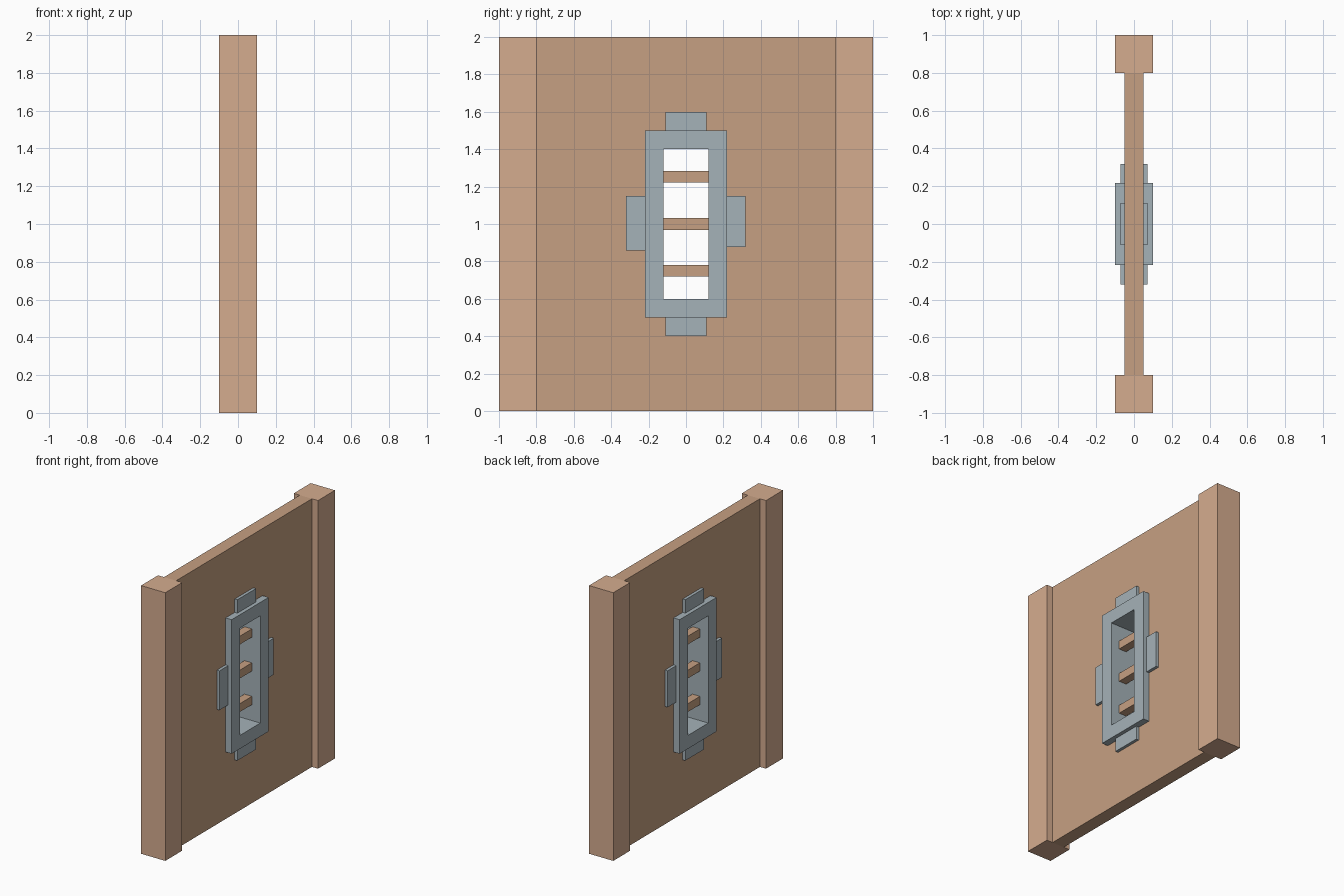
import bpy, bmesh

if "Cube" in bpy.data.objects:
    bpy.data.objects.remove(bpy.data.objects["Cube"])


def material(name, rgb):
    m = bpy.data.materials.new(name)
    m.diffuse_color = (*rgb, 1)
    m.use_nodes = True
    m.node_tree.nodes["Principled BSDF"].inputs["Base Color"].default_value = m.diffuse_color
    return m


POST = material("light_wood", (0.665, 0.413, 0.275))
WOOD = material("wood", (0.565, 0.352, 0.223))
METAL = material("grey_metal", (0.376, 0.445, 0.479))


def finish(name, bm, mat):
    bmesh.ops.recalc_face_normals(bm, faces=bm.faces)
    mesh = bpy.data.meshes.new(name)
    bm.to_mesh(mesh)
    bm.free()
    mesh.materials.append(mat)
    ob = bpy.data.objects.new(name, mesh)
    bpy.context.collection.objects.link(ob)
    return ob


def box(name, hx, y0, y1, z0, z1, mat):
    """Block of half thickness hx spanning y0..y1 and z0..z1."""
    bm = bmesh.new()
    bmesh.ops.create_cube(bm, size=1)
    for v in bm.verts:
        v.co = (v.co.x * 2 * hx,
                y1 if v.co.y > 0 else y0,
                z1 if v.co.z > 0 else z0)
    return finish(name, bm, mat)


def ring(name, hx, outer, inner, mat):
    """Panel with a rectangular opening; rectangles are (half y, z0, z1)."""
    bm = bmesh.new()
    loops = []
    for x in (-hx, hx):
        for hy, z0, z1 in (outer, inner):
            loops.append([bm.verts.new((x, y, z)) for y, z in
                          ((-hy, z0), (hy, z0), (hy, z1), (-hy, z1))])
    # back outer, back inner, front inner, front outer, and round again
    order = [loops[0], loops[1], loops[3], loops[2]]
    for k in range(4):
        a, b = order[k], order[(k + 1) % 4]
        for i in range(4):
            j = (i + 1) % 4
            bm.faces.new((a[i], a[j], b[j], b[i]))
    return finish(name, bm, mat)


# Wall panel and window frame
ring("wall_panel", 0.05, (0.8, 0, 2), (0.17, 0.55, 1.45), WOOD)
ring("window_frame", 0.1, (0.218, 0.5, 1.5), (0.12, 0.6, 1.4), METAL)

# End posts
box("left_post", 0.1, -1, -0.8, 0, 2, POST)
box("right_post", 0.1, 0.8, 1, 0, 2, POST)

# Tabs around the frame
box("top_tab", 0.072, -0.11, 0.11, 1.5, 1.6, METAL)
box("bottom_tab", 0.072, -0.11, 0.11, 0.4, 0.5, METAL)
box("left_tab", 0.072, -0.32, -0.218, 0.857, 1.15, METAL)
box("right_tab", 0.072, 0.218, 0.318, 0.878, 1.15, METAL)

# Window bars
for i, z in enumerate((0.75, 1.0, 1.253)):
    box(f"window_bar_{i + 1}", 0.031, -0.12, 0.12, z - 0.031, z + 0.031, WOOD)
